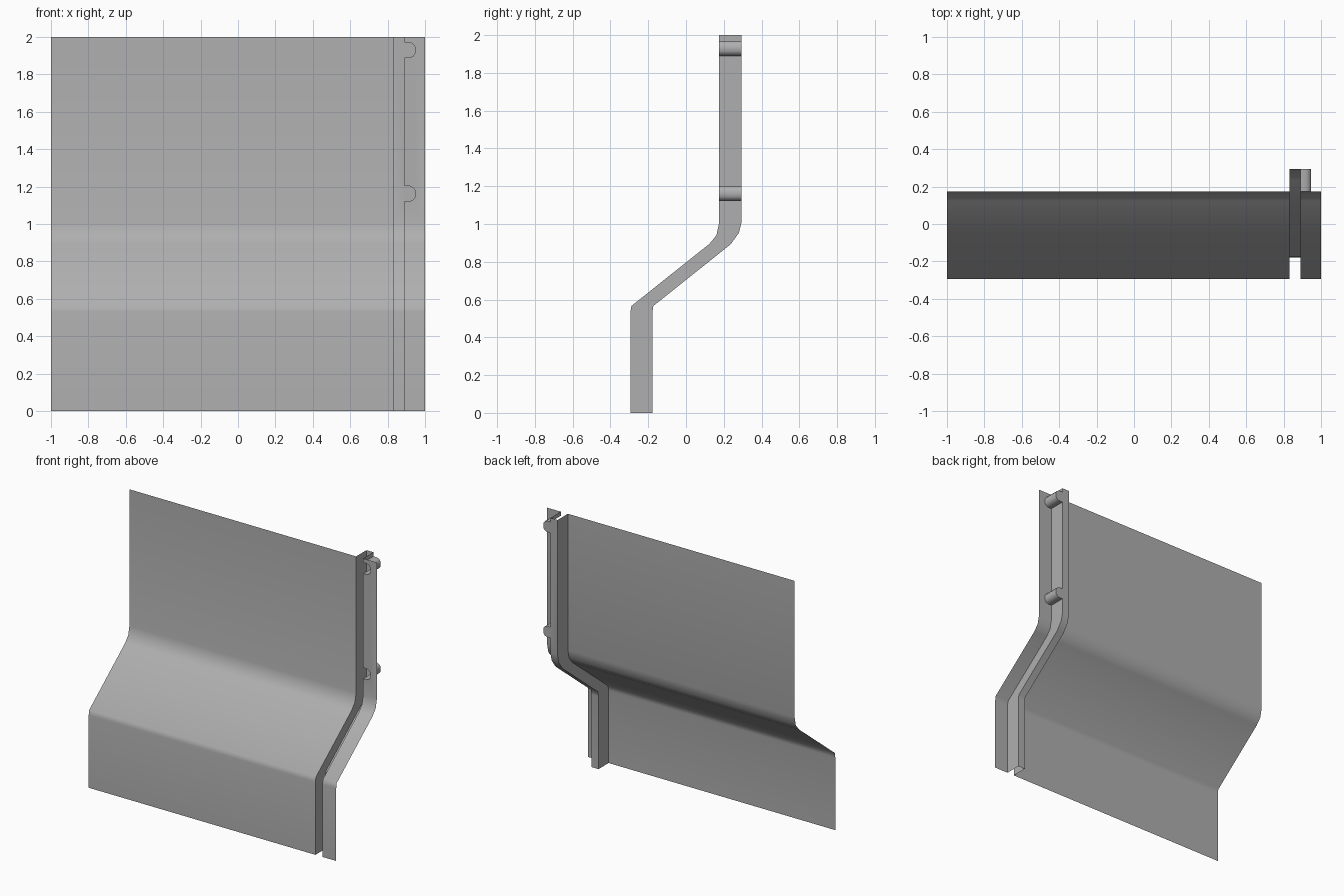
import bpy, bmesh, math

if "Cube" in bpy.data.objects:
    bpy.data.objects.remove(bpy.data.objects["Cube"])

# Side profiles (y, z): front sheet and the recessed channel floor behind it
FRONT = [(-0.295, 0), (-0.295, 0.53), (-0.289, 0.566), (0.124, 0.895),
         (0.161, 0.94), (0.175, 1.005)]
BACK = [(-0.178, 0), (-0.178, 0.53), (-0.173, 0.566), (0.237, 0.893),
        (0.28, 0.953), (0.294, 1.01)]
N = len(FRONT)
X0, X1, TOP = 0.832, 0.889, 2.0

# Rounded latch notch in the channel's right edge (dx, dz)
NOTCH = [(0, 0), (0.03, 0), (0.047, 0.008), (0.058, 0.023),
         (0.058, 0.057), (0.047, 0.072), (0.03, 0.08), (0, 0.08)]

# Mid-grey surface colour
grey = bpy.data.materials.new("mid_grey")
grey.diffuse_color = (0.43, 0.43, 0.43, 1)
grey.use_nodes = True
grey.node_tree.nodes["Principled BSDF"].inputs["Base Color"].default_value = grey.diffuse_color


def edge(profile, x, notched=False):
    """Vertical edge line following a profile at one x position."""
    pts = [(x, y, z) for y, z in profile]
    y = profile[-1][0]
    if notched:
        for base in (1.122, 1.89):
            pts += [(x + dx, y, base + dz) for dx, dz in NOTCH]
    return pts + [(x, y, TOP)]


def strip(bm, left, right):
    """Skin two edge lines; a flat n-gon fills above the bend if counts differ."""
    a = [bm.verts.new(p) for p in left]
    b = [bm.verts.new(p) for p in right]
    count = len(a) if len(a) == len(b) else N
    for i in range(count - 1):
        bm.faces.new((a[i], b[i], b[i + 1], a[i + 1]))
    if len(a) != len(b):
        bm.faces.new(b[N - 1:] + a[N - 1:][::-1])


def part(name, *strips):
    bm = bmesh.new()
    for left, right in strips:
        strip(bm, left, right)
    bmesh.ops.remove_doubles(bm, verts=bm.verts, dist=1e-5)
    mesh = bpy.data.meshes.new(name)
    bm.to_mesh(mesh)
    bm.free()
    mesh.materials.append(grey)
    ob = bpy.data.objects.new(name, mesh)
    bpy.context.collection.objects.link(ob)
    bpy.ops.object.select_all(action='DESELECT')
    ob.select_set(True)
    bpy.context.view_layer.objects.active = ob
    bpy.ops.object.shade_smooth_by_angle(angle=math.radians(50))


# Main bent panel
part("panel", (edge(FRONT, -1), edge(FRONT, X0)))

# Recessed channel: left wall, floor with latch pockets, right wall
part("channel",
     (edge(FRONT, X0), edge(BACK, X0)),
     (edge(BACK, X0), edge(BACK, X1, True)),
     (edge(BACK, X1, True), edge(FRONT, X1, True)))

# Narrow outer flange with the notch openings
part("flange", (edge(FRONT, X1, True), edge(FRONT, 1)))
